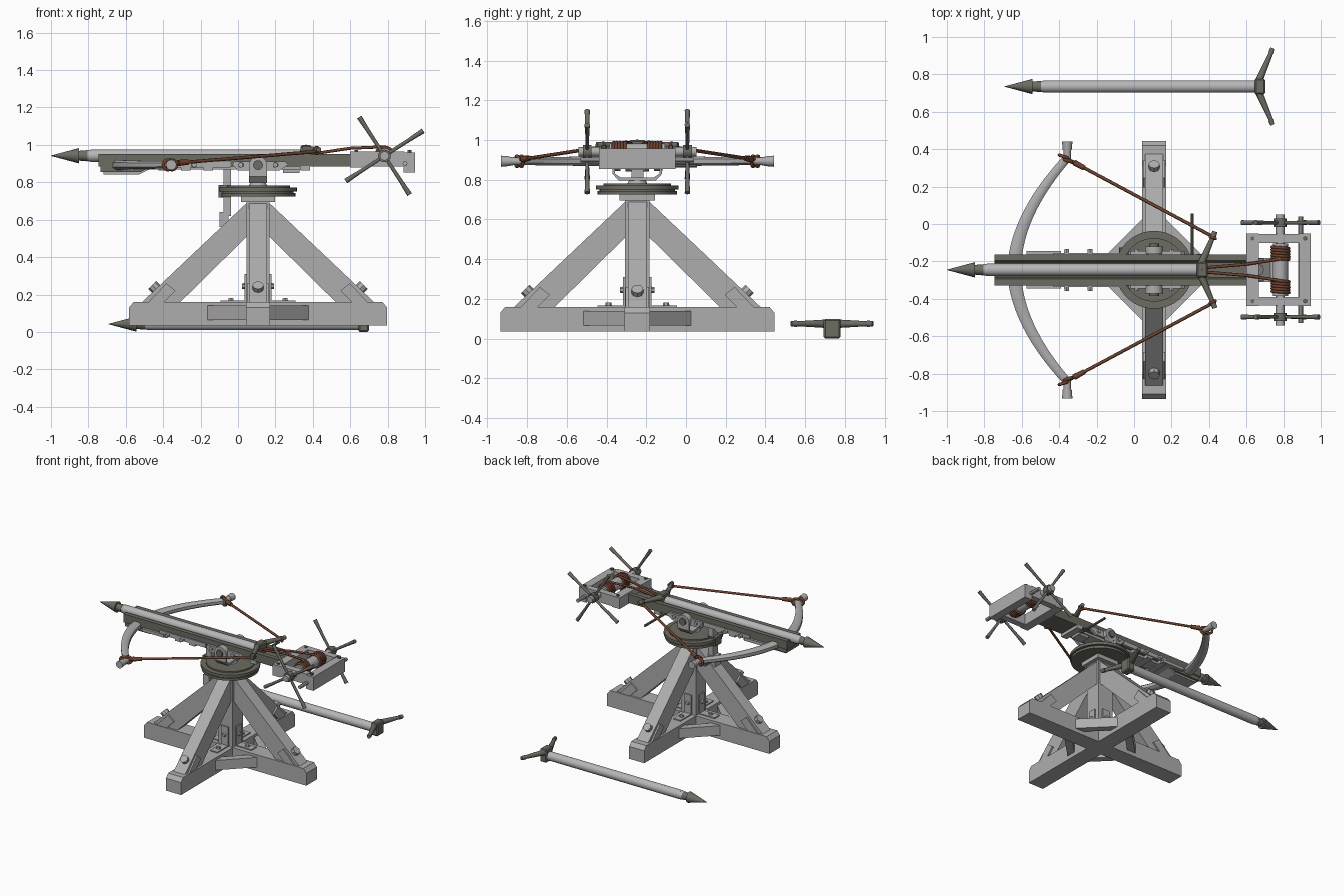
import bpy, bmesh, math
from mathutils import Vector, Matrix

if bpy.data.objects.get("Cube"):
    bpy.data.objects.remove(bpy.data.objects["Cube"])

CX, CY = 0.107, -0.245          # centre of the stand


def material(name, rgb):
    m = bpy.data.materials.new(name)
    m.use_nodes = True
    m.diffuse_color = (*rgb, 1)
    m.node_tree.nodes["Principled BSDF"].inputs["Base Color"].default_value = (*rgb, 1)
    return m


WOOD = material("pale_wood", (0.43, 0.42, 0.42))
SHAFT = material("pale_shaft", (0.47, 0.47, 0.48))
IRON = material("dark_iron", (0.15, 0.15, 0.125))
ROPE = material("brown_rope", (0.16, 0.055, 0.028))


def finish(name, bm, mat, smooth=False):
    bmesh.ops.recalc_face_normals(bm, faces=bm.faces)
    me = bpy.data.meshes.new(name)
    bm.to_mesh(me)
    bm.free()
    me.materials.append(mat)
    ob = bpy.data.objects.new(name, me)
    bpy.context.collection.objects.link(ob)
    if smooth:
        bpy.context.view_layer.objects.active = ob
        ob.select_set(True)
        bpy.ops.object.shade_smooth_by_angle(angle=math.radians(40))
        ob.select_set(False)
    return ob


def box(name, x, y, z, mat, bevel=0):
    """Box from (min, max) pairs."""
    bm = bmesh.new()
    bmesh.ops.create_cube(bm, size=1)
    for v in bm.verts:
        v.co = [lo + (hi - lo) * (c + 0.5) for (lo, hi), c in zip((x, y, z), v.co)]
    if bevel:
        bmesh.ops.bevel(bm, geom=bm.edges[:], offset=bevel, segments=1, affect='EDGES')
    return finish(name, bm, mat)


def prism(name, profile, lo, hi, mat, place):
    """Extrude a 2D profile from lo to hi; place(u, v, w) gives the point."""
    bm = bmesh.new()
    rings = [[bm.verts.new(place(u, v, w)) for u, v in profile] for w in (lo, hi)]
    n = len(profile)
    for r in rings:
        bm.faces.new(r)
    for i in range(n):
        j = (i + 1) % n
        bm.faces.new((rings[0][i], rings[0][j], rings[1][j], rings[1][i]))
    return finish(name, bm, mat)


def rod(name, a, b, r1, r2, mat, sides=16):
    """Cylinder or cone between two points."""
    a, b = Vector(a), Vector(b)
    d = b - a
    mx = Matrix.Translation((a + b) / 2) @ d.to_track_quat('Z', 'Y').to_matrix().to_4x4()
    bm = bmesh.new()
    bmesh.ops.create_cone(bm, cap_ends=True, segments=sides, radius1=r1, radius2=r2,
                          depth=d.length, matrix=mx)
    return finish(name, bm, mat, sides > 8)


def cord(name, pts, r, mat, cyclic=False):
    cu = bpy.data.curves.new(name, 'CURVE')
    cu.dimensions = '3D'
    cu.bevel_depth, cu.bevel_resolution, cu.use_fill_caps = r, 2, True
    sp = cu.splines.new('POLY')
    sp.points.add(len(pts) - 1)
    sp.use_cyclic_u = cyclic
    for p, co in zip(sp.points, pts):
        p.co = (*co, 1)
    ob = bpy.data.objects.new(name, cu)
    bpy.context.collection.objects.link(ob)
    cu.materials.append(mat)
    return ob


def ring(name, c, axis, R, r, mat):
    q = Vector(axis).to_track_quat('Z', 'Y')
    turn = [i * math.tau / 20 for i in range(20)]
    return cord(name, [Vector(c) + q @ Vector((R * math.cos(t), R * math.sin(t), 0)) for t in turn],
                r, mat, True)


def spin(k):
    """Point maker for the stand, turned k quarter turns: u outwards, v up, w sideways."""
    c, s = ((1, 0), (0, 1), (-1, 0), (0, -1))[k]
    return lambda u, v, w: (CX + c * u - s * w, CY + s * u + c * w, v)


# Stand: crossed foot beams, post, legs and corner braces
for k in (0, 1):
    prism("foot_beam", [(-.69, .035), (.69, .035), (.69, .13), (.665, .16), (-.665, .16), (-.69, .13)],
          -.064, .064, WOOD, spin(k))
box("post", (CX - .0625, CX + .0625), (CY - .0625, CY + .0625), (.15, .7), WOOD)
for k in range(4):
    P = spin(k)
    prism("leg", [(.625, .155), (.42, .155), (.06, .51), (.06, .69)], -.048, .048, WOOD, P)
    prism("corner_brace", [(.275, .06), (.06, .275), (.06, .20), (.20, .06)], .065, .14, WOOD,
          lambda u, v, w: P(u, w, v))
    rod("leg_bolt", P(.53, .215, 0), P(.565, .25, 0), .03, .03, WOOD, 8)
    for s in (-1, 1):
        prism("leg_cleat", [(.585, .16), (.50, .16), (.44, .22), (.49, .26)],
              s * .045, s * .06, WOOD, P)
    prism("post_bracket", [(.06, .16), (.2, .16), (.2, .168), (.072, .168), (.072, .31), (.06, .31)],
          -.03, .03, WOOD, P)
    rod("bracket_bolt", P(.145, .16, 0), P(.145, .182, 0), .018, .014, WOOD, 6)
    rod("bracket_nut", P(.065, .245, 0), P(.086, .245, 0), .018, .014, WOOD, 6)
box("post_cap", (CX - .09, CX + .09), (CY - .09, CY + .09), (.695, .727), WOOD)

# Turntable and swivel fork
for z0, z1, r in ((.725, .743, .2), (.743, .75, .19), (.75, .772, .208), (.772, .782, .17)):
    rod("turntable", (CX, CY, z0), (CX, CY, z1), r, r, IRON, 48)
rod("swivel_neck", (CX, CY, .78), (CX, CY, .81), .05, .035, WOOD)
outer = [(-.125, .9), (-.125, .83), (-.095, .797), (.095, .797), (.125, .83), (.125, .9)]
inner = [(u * .89, max(v, .812)) for u, v in reversed(outer)]
prism("fork_strap", outer + inner, CX - .048, CX + .048, WOOD, lambda u, v, w: (w, CY + u, v))
for s in (-1, 1):
    rod("fork_eye", (CX, CY + s * .085, .892), (CX, CY + s * .126, .892), .048, .048, WOOD, 24)
    rod("pivot_pin", (CX, CY + s * .12, .892), (CX, CY + s * .14, .892), .026, .026, IRON)

# Locking clamp over the turntable edge
box("clamp_bar", (-.078, -.038), (CY - .03, CY + .03), (.62, .88), WOOD)
box("clamp_foot", (-.1, -.05), (CY - .035, CY + .035), (.56, .64), WOOD)
box("clamp_jaw", (-.105, -.04), (CY - .035, CY + .035), (.72, .785), IRON)
rod("clamp_handle", (-.07, CY, .6), (-.07, CY + .12, .6), .01, .01, IRON, 8)

# Stock: grooved trough with side plates, battens and bolts
half = [(.083, .885), (.083, .95), (.05, .95), (.04, .92)]
prism("stock_trough", half + [(-u, v) for u, v in reversed(half)], -.745, .62, IRON,
      lambda u, v, w: (w, CY + u, v))
box("stock_keel", (-.45, .34), (CY - .05, CY + .05), (.868, .89), WOOD)
for s in (-1, 1):
    prism("side_plate", [(-.03, .895), (0, .862), (.22, .862), (.27, .895), (.25, .912), (-.02, .912)],
          CY + s * .08, CY + s * .1, WOOD, lambda u, v, w: (u, w, v))
    box("side_strip", (-.43, -.04), (CY + s * .085 - .006, CY + s * .085 + .006), (.88, .912), WOOD)
    for x in (-.36, -.235, .015, .2):
        rod("stock_bolt", (x, CY + s * .08, .893), (x, CY + s * .112, .893), .017, .014, WOOD, 6)
for x in (-.4, -.28, -.16, .36):
    box("stock_batten", (x - .025, x + .025), (CY - .085, CY + .085), (.862, .888), WOOD)
box("trigger_block", (.24, .33), (CY - .04, CY + .04), (.85, .885), WOOD)
rod("trigger_lever", (.31, CY, .87), (.31, .055, .87), .009, .009, IRON, 8)

# Bow mount under the nose of the stock
prism("bow_mount", [(-.735, .89), (-.735, .855), (-.52, .855), (-.45, .89)], CY - .075, CY + .075,
      IRON, lambda u, v, w: (u, w, v))
prism("bow_shoe", [(-.72, .86), (-.72, .842), (-.53, .842), (-.46, .875), (-.46, .89)],
      CY - .06, CY + .06, WOOD, lambda u, v, w: (u, w, v))
box("bow_wedge", (-.575, -.39), (CY - .1, CY + .1), (.868, .89), WOOD)


# Bow: a tapering curved limb swept across the stock
def bow_x(t):
    return -.64 + .285 * abs(t) ** 1.9


bm = bmesh.new()
prev = None
for i in range(-14, 15):
    t = i / 14
    slope = math.atan(.285 * 1.9 * abs(t) ** .9 / .6) * (1 if t > 0 else -1)
    w, h = .038 - .016 * abs(t), .027 - .008 * abs(t)
    ca, sa = math.cos(slope), math.sin(slope)
    row = []
    for a in range(8):
        u = w * max(-1, min(1, 1.3 * math.cos((a + .5) * math.pi / 4)))
        v = h * max(-1, min(1, 1.3 * math.sin((a + .5) * math.pi / 4)))
        row.append(bm.verts.new((bow_x(t) + u * ca, CY + t * .6 - u * sa, .893 + v)))
    if prev:
        for a in range(8):
            b = (a + 1) % 8
            bm.faces.new((prev[a], prev[b], row[b], row[a]))
    else:
        bm.faces.new(row)
    prev = row
bm.faces.new(prev)
finish("bow_limb", bm, WOOD, True)

for s in (-1, 1):
    rod("bow_tip", (-.357, CY + s * .57, .893), (-.357, CY + s * .645, .893), .018, .021, WOOD, 12)
    rod("bow_nock", (-.357, CY + s * .64, .893), (-.357, CY + s * .687, .893), .024, .028, WOOD, 12)
    # Bowstring with its loops
    a, b = Vector((-.36, CY + s * .595, .9)), Vector((.425, CY + s * .175, .965))
    cord("bowstring", [a, b], .009, ROPE)
    for d in (-.01, .012):
        ring("string_loop", (-.365 + d, CY + s * (.595 - d), .893), (.35, s, 0), .026, .009, ROPE)
    rod("string_splice", a.lerp(b, .05), a.lerp(b, .12), .017, .014, ROPE, 10)
    ring("claw_loop", (.42, CY + s * .172, .97), (.4, s, 0), .016, .008, ROPE)


# Bolts: one loaded, one lying on the ground
def bolt(x, y, z):
    def at(u, v=0, w=0):
        return (x + u, y + v, z + w)
    rod("bolt_point", at(0), at(.15), .001, .041, IRON)
    rod("bolt_collar", at(.148), at(.195), .026, .03, IRON)
    rod("bolt_shaft_nose", at(.19), at(.215), .027, .033, SHAFT)
    rod("bolt_shaft", at(.215), at(1.345), .033, .033, SHAFT, 24)
    box("claw_block", (x + 1.335, x + 1.392), (y - .042, y + .042), (z - .042, z + .058), IRON, .008)
    for s in (-1, 1):
        rod("claw_arm", at(1.36, s * .035, .033), at(1.425, s * .185, .033), .021, .012, IRON, 10)
        rod("claw_knob", at(1.422, s * .178, .033), at(1.432, s * .205, .033), .016, .014, IRON, 10)


bolt(-.692, .735, .042)
bolt(-1.0, CY, .942)

# Winch frame
WX, WZ = .783, .941
box("frame_front_bar", (.6, .665), (CY - .193, CY + .193), (.88, .965), WOOD)
box("frame_rear_bar", (.885, .947), (CY - .193, CY + .193), (.853, .958), WOOD)
rod("stop_rod", (.893, CY - .285, .9), (.893, CY + .285, .9), .013, .013, WOOD, 8)
rod("winch_drum", (WX, CY - .297, WZ), (WX, CY + .297, WZ), .024, .024, WOOD, 20)
rod("drum_core", (WX, CY - .14, WZ), (WX, CY + .14, WZ), .042, .042, WOOD, 20)
for s in (-1, 1):
    y = CY + s * .168
    box("frame_side_rail", (.66, .89), (y - .024, y + .024), (.885, .965), WOOD)
    for x in (.632, .916):
        rod("frame_bolt", (x, y, .95), (x, y, .973), .012, .012, IRON, 6)
    # Hand spokes on both ends of the drum
    y = CY + s * .252
    rod("spoke_hub", (WX, y - .022, WZ), (WX, y + .022, WZ), .034, .034, IRON, 16)
    for k in range(4):
        t = math.radians(33 + 90 * k)
        d = Vector((math.cos(t), 0, math.sin(t)))
        c = Vector((WX, y, WZ))
        rod("hand_spoke", c, c + d * .2, .009, .011, IRON, 10)
        rod("spoke_grip", c + d * .17, c + d * .247, .011, .014, IRON, 10)
    # Rope coils and pulling rope
    for i in range(5):
        ring("rope_coil", (WX, CY + s * (.06 + .0145 * i), WZ), (.08, 1, 0), .047, .0085, ROPE)
    cord("pulling_rope", [(.385, CY + s * .012, .95), (.6, CY + s * .03, .982), (WX, CY + s * .058, .99)],
         .008, ROPE)
ring("claw_rope_loop", (.372, CY, .95), (1, 0, .2), .045, .008, ROPE)
